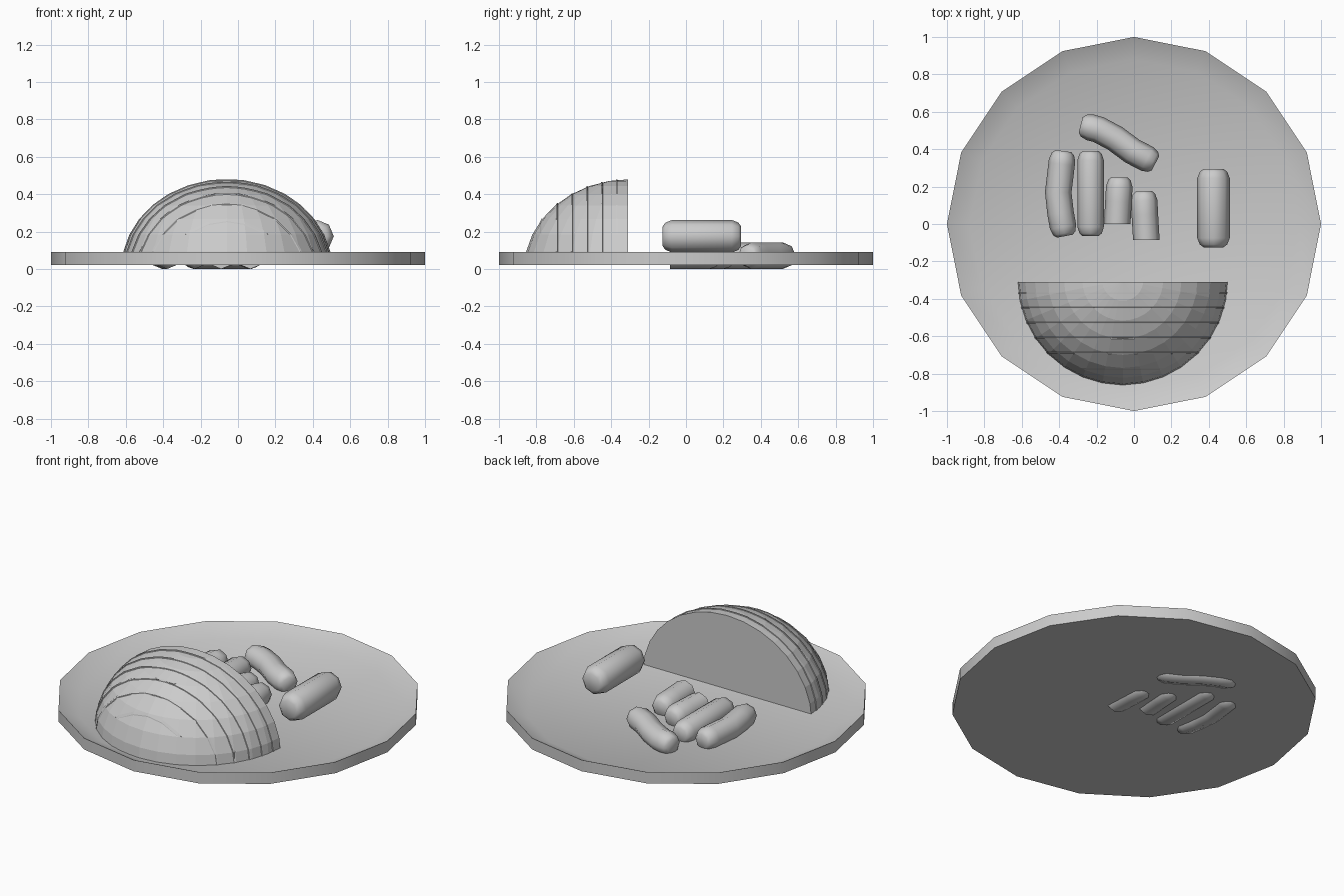
import bpy, bmesh
from math import sin, cos, pi, radians
from mathutils import Vector

if "Cube" in bpy.data.objects:
    bpy.data.objects.remove(bpy.data.objects["Cube"])


def make_object(name, bm, angle=None):
    bmesh.ops.recalc_face_normals(bm, faces=bm.faces[:])
    mesh = bpy.data.meshes.new(name)
    bm.to_mesh(mesh)
    bm.free()
    ob = bpy.data.objects.new(name, mesh)
    bpy.context.collection.objects.link(ob)
    if angle:
        bpy.context.view_layer.objects.active = ob
        bpy.ops.object.select_all(action='DESELECT')
        ob.select_set(True)
        bpy.ops.object.shade_smooth_by_angle(angle=radians(angle))
    return ob


def loft(bm, rings):
    """Join rings of vertices and close both ends."""
    n = len(rings[0])
    for a, b in zip(rings, rings[1:]):
        for k in range(n):
            m = (k + 1) % n
            bm.faces.new((a[k], a[m], b[m], b[k]))
    bm.faces.new(rings[0])
    bm.faces.new(rings[-1])


def sausage(name, path, z, r, cut_end=False, sides=8):
    """Octagonal tube along a flat path, with rounded ends."""
    pts = [Vector((x, y, z)) for x, y in path]
    d0 = (pts[1] - pts[0]).normalized()
    d1 = (pts[-1] - pts[-2]).normalized()
    stations = [(pts[0], .6), (pts[0] + d0 * .015, .84), (pts[0] + d0 * .05, 1)]
    stations += [(p, 1) for p in pts[1:-1]]
    if cut_end:
        stations += [(pts[-1], 1)]
    else:
        stations += [(pts[-1] - d1 * .05, 1), (pts[-1] - d1 * .015, .84), (pts[-1], .6)]
    bm = bmesh.new()
    rings = []
    for i, (p, s) in enumerate(stations):
        t = stations[min(i + 1, len(stations) - 1)][0] - stations[max(i - 1, 0)][0]
        if cut_end and i == len(stations) - 1:
            t = Vector((0, -1, 0))
        t.normalize()
        side = Vector((t.y, -t.x, 0))
        rings.append([bm.verts.new(p + side * (cos(a) * r * s) + Vector((0, 0, sin(a) * r * s)))
                      for a in (2 * pi * k / sides for k in range(sides))])
    loft(bm, rings)
    return make_object(name, bm, 50)


# Dished plate with sixteen sides: rim slopes down to a low floor
bm = bmesh.new()
loft(bm, [[bm.verts.new((r * cos(k * pi / 8), r * sin(k * pi / 8), z)) for k in range(16)]
          for r, z in ((1, .022), (1, .09), (.88, .034))])
make_object("plate", bm, 40)

# Scored half dome: flattened sphere, fine raised bands, then cut flat behind and below
CX, CY = -.06, -.30
bm = bmesh.new()
bmesh.ops.create_uvsphere(bm, u_segments=32, v_segments=16, radius=1)
for v in bm.verts:
    v.co = Vector((CX + v.co.x * .565, CY + v.co.y * .565, v.co.z * .48))


def slice_at(co, no, clear=False):
    geom = bm.verts[:] + bm.edges[:] + bm.faces[:]
    res = bmesh.ops.bisect_plane(bm, geom=geom, dist=1e-6, plane_co=co,
                                 plane_no=no, clear_outer=clear)
    return res["geom_cut"]


for y in (-.37, -.45, -.53, -.61, -.69, -.775):
    for off in (-.005, .005, -.004, .004):
        cut = slice_at((0, y + off, 0), (0, 1, 0))
        for v in cut:
            if (abs(off) < .0045 and isinstance(v, bmesh.types.BMVert)
                    and (y > -.75 or v.co.z > .2)):
                d = Vector((v.co.x - CX, 0, v.co.z))
                v.co += d.normalized() * .004

for co, no in (((0, -.31, 0), (0, 1, 0)), ((0, 0, .03), (0, 0, -1))):
    cut = slice_at(co, no, True)
    edges = [e for e in cut if isinstance(e, bmesh.types.BMEdge)]
    bmesh.ops.holes_fill(bm, edges=edges, sides=0)
make_object("scored_half_dome", bm)

# Large sausage resting over the plate
sausage("large_sausage", [(.425, .295), (.425, .09), (.425, -.125)], .175, .087)

# Small sausages sunk through the plate
Z, R = .071, .071
sausage("bent_sausage", [(-.378, .39), (-.387, .32), (-.405, .17), (-.393, .06), (-.37, -.065)], Z, R)
sausage("straight_sausage", [(-.232, .39), (-.232, .16), (-.232, -.065)], Z, R)
sausage("cut_sausage_left", [(-.076, .25), (-.083, .12), (-.09, 0)], Z, R, True)
sausage("cut_sausage_right", [(.052, .175), (.058, .05), (.066, -.085)], Z, R, True)
sausage("diagonal_sausage", [(-.285, .53), (-.19, .505), (-.1, .457), (-.01, .39), (.115, .325)], Z, R)
